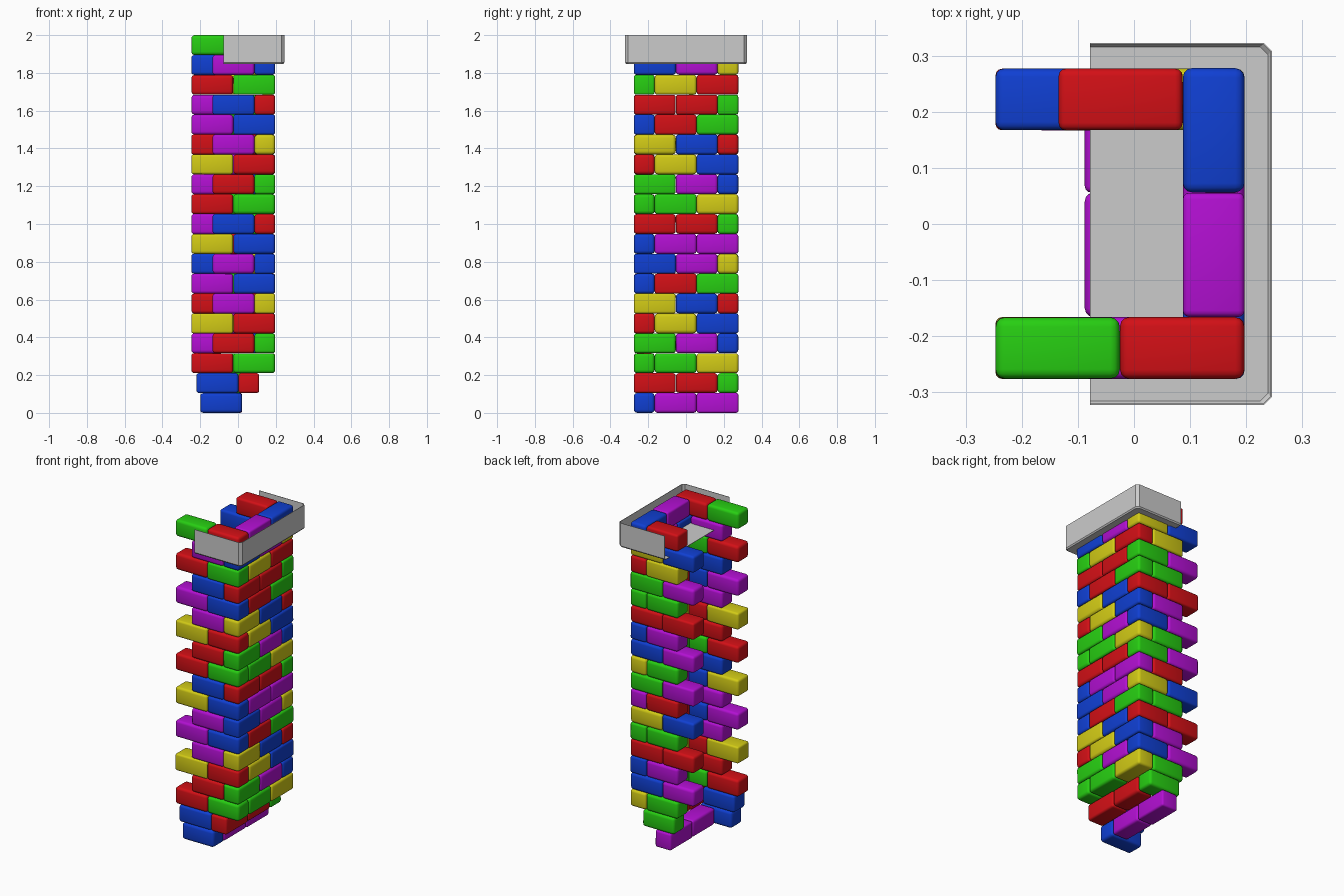
import bpy, bmesh, random
from mathutils import Vector

if "Cube" in bpy.data.objects:
    bpy.data.objects.remove(bpy.data.objects["Cube"])

random.seed(4)
H = 2.0 / 19            # course height
L, W = 0.222, 0.11      # brick length and width
COLOURS = {
    'r': ("red", (0.65, 0.005, 0.008, 1)),
    'g': ("green", (0.02, 0.62, 0.006, 1)),
    'b': ("blue", (0.005, 0.05, 0.65, 1)),
    'm': ("magenta", (0.45, 0.005, 0.65, 1)),
    'y': ("yellow", (0.65, 0.6, 0.008, 1)),
}
MATS = {}
for key, (name, rgba) in COLOURS.items():
    MATS[key] = bpy.data.materials.new(name)
    MATS[key].diffuse_color = rgba


def finish(bm, name, mat=None, smooth=True):
    me = bpy.data.meshes.new(name)
    bm.to_mesh(me)
    bm.free()
    for p in me.polygons:
        p.use_smooth = smooth
    if mat:
        me.materials.append(mat)
    ob = bpy.data.objects.new(name, me)
    bpy.context.collection.objects.link(ob)
    return ob


def brick(name, key, x, y, z, along_x):
    """Slightly uneven rounded brick with its low corner at x, y, z."""
    size = Vector((L, W, H) if along_x else (W, L, H))
    centre = Vector((x, y, z)) + size / 2
    bm = bmesh.new()
    bmesh.ops.create_cube(bm, size=1)
    for v in bm.verts:
        jitter = Vector([random.uniform(0.994, 1.0) for _ in range(3)])
        v.co = centre + v.co * size * jitter
    bmesh.ops.bevel(bm, geom=bm.edges[:], offset=random.uniform(0.011, 0.018),
                    segments=3, profile=0.5, affect='EDGES')
    finish(bm, name, MATS[key])


# Brick slots: name, x, y, runs along x. Alternate courses mirror the bond.
XL, XR, YF, YB = -0.247, 0.087, -0.276, 0.167
EVEN = [("front_left", XL, YF, True), ("front_right", XL + L, YF, True),
        ("side_front", XR, YF + W, False), ("side_back", XR, YF + W + L, False),
        ("back", XR - L, YB, True)]
ODD = [("front", XR - L, YF, True),
       ("side_front", XR, YF, False), ("side_back", XR, YF + L, False),
       ("back_right", XL + L, YB, True), ("back_left", XL, YB, True)]

# One colour code per course, bottom to top; "_" is an empty slot
COURSES = ("_bmm_ brrg_ rggyg rgmbm yrybm mybrr mbrgg mbmyb ybmmr brrgm "
           "rggyg rgmbm yrybm mybrr mbrgg brrgm rgyry mbmyb grmbr").split()
SHIFT = {0: -0.175, 1: -0.085}   # the two lowest courses step back

for i, code in enumerate(COURSES):
    for key, (slot, x, y, along) in zip(code, ODD if i % 2 else EVEN):
        if key != '_':
            brick(f"brick_{slot}_{i:02d}", key, x + SHIFT.get(i, 0), y, i * H, along)

# Thin grey tray around the top, open on the left
X0, X1, Y1, Z0, Z1, C = -0.078, 0.246, 0.323, 1.848, 2.0, 0.015


def outline(inset, z):
    x, y = X1 - inset, Y1 - inset
    return [(X0, -y, z), (x - C, -y, z), (x, -y + C, z),
            (x, y - C, z), (x - C, y, z), (X0, y, z)]


bm = bmesh.new()
rings = [[bm.verts.new(p) for p in outline(*a)]
         for a in ((0.006, Z0), (0, Z0 + 0.008), (0, Z1))]
bm.faces.new(rings[0][::-1])
for lo, hi in zip(rings, rings[1:]):
    for j in range(5):
        bm.faces.new((lo[j], lo[j + 1], hi[j + 1], hi[j]))
tray = finish(bm, "top_tray", smooth=False)
mod = tray.modifiers.new("thickness", 'SOLIDIFY')
mod.thickness = 0.003
mod.offset = -1

for m in bpy.data.materials:
    if m.users and not m.is_grease_pencil:
        m.use_nodes = True
        m.node_tree.nodes["Principled BSDF"].inputs["Base Color"].default_value = m.diffuse_color
